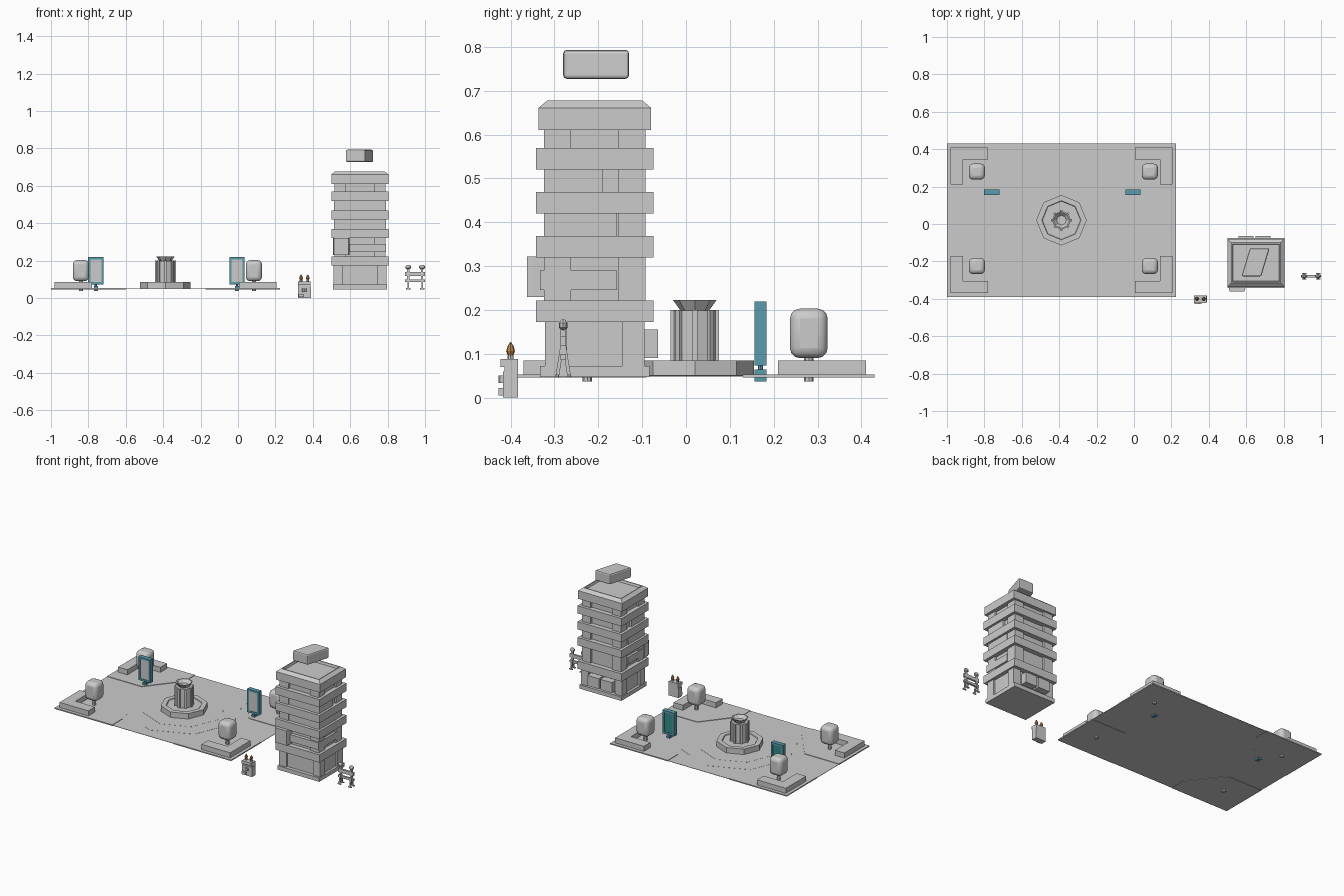
import bpy, bmesh, math
from mathutils import Vector

if "Cube" in bpy.data.objects:
    bpy.data.objects.remove(bpy.data.objects["Cube"])


def material(name, rgb):
    m = bpy.data.materials.new(name)
    m.diffuse_color = (*rgb, 1)
    m.use_nodes = True
    m.node_tree.nodes["Principled BSDF"].inputs["Base Color"].default_value = m.diffuse_color
    return m


TEAL = material("teal", (0.10, 0.33, 0.42))
SCREEN = material("screen", (0.03, 0.27, 0.25))
ORANGE = material("orange", (0.55, 0.25, 0.08))


def make(name, bm, mat=None):
    bmesh.ops.recalc_face_normals(bm, faces=bm.faces)
    me = bpy.data.meshes.new(name)
    bm.to_mesh(me)
    bm.free()
    ob = bpy.data.objects.new(name, me)
    bpy.context.collection.objects.link(ob)
    if mat:
        me.materials.append(mat)
    return ob


def prism(name, pts, z0, z1, mat=None):
    bm = bmesh.new()
    f = bm.faces.new([bm.verts.new((x, y, z0)) for x, y in pts])
    r = bmesh.ops.extrude_face_region(bm, geom=[f])
    for v in r["geom"]:
        if isinstance(v, bmesh.types.BMVert):
            v.co.z = z1
    # keep the bottom cap closed
    if not f.is_valid:
        bm.faces.new([v for v in bm.verts if v.co.z == z0])
    return make(name, bm, mat)


def box(name, x0, x1, y0, y1, z0, z1, mat=None):
    return prism(name, [(x0, y0), (x1, y0), (x1, y1), (x0, y1)], z0, z1, mat)


def stack(name, c, profile, n, mat=None, turn=0.0, squash=(1, 1)):
    """Rings of n sides from (radius, z) pairs, capped at both ends."""
    bm = bmesh.new()
    rings = []
    for r, z in profile:
        rings.append([bm.verts.new((c[0] + r * squash[0] * math.cos(turn + i * math.tau / n),
                                    c[1] + r * squash[1] * math.sin(turn + i * math.tau / n), z))
                      for i in range(n)])
    for a, b in zip(rings, rings[1:]):
        for i in range(n):
            bm.faces.new((a[i], a[(i + 1) % n], b[(i + 1) % n], b[i]))
    bm.faces.new(rings[0])
    bm.faces.new(rings[-1])
    return make(name, bm, mat)


def beam(name, a, b, w):
    """Thin square bar between two points."""
    bm = bmesh.new()
    a, b = Vector(a), Vector(b)
    bmesh.ops.create_cube(bm, size=1)
    d = b - a
    rot = d.to_track_quat('Z', 'Y')
    for v in bm.verts:
        v.co = rot @ Vector((v.co.x * w, v.co.y * w, v.co.z * d.length)) + (a + b) / 2
    return make(name, bm)


def bevel(ob, width, seg):
    m = ob.modifiers.new("bevel", 'BEVEL')
    m.width, m.segments = width, seg


def smooth(ob):
    bpy.ops.object.select_all(action='DESELECT')
    ob.select_set(True)
    bpy.context.view_layer.objects.active = ob
    bpy.ops.object.shade_smooth_by_angle(angle=math.radians(40))


# Plaza floor with faint octagonal paving steps
CX, CY = -0.388, 0.02
box("plaza_floor", -1, 0.225, -0.39, 0.43, 0.048, 0.050)
for i, r in enumerate((0.34, 0.24)):
    stack(f"paving_step_{i}", (CX, CY), [(r, 0.049), (r, 0.0507 + 0.0005 * i)], 8)

# Four corners: raised paving, L-shaped planter and tree
slab = [(0, 0), (0.4, 0), (0.4, 0.1), (0.24, 0.3), (0, 0.3)]
planter = [(0.02, 0.02), (0.22, 0.02), (0.22, 0.085), (0.085, 0.085), (0.085, 0.22), (0.02, 0.22)]
for sx, x0, tx in ((1, -1, -0.84), (-1, 0.225, 0.085)):
    for sy, y0, ty in ((1, -0.39, -0.225), (-1, 0.43, 0.28)):
        def place(pts):
            return [(x0 + sx * x, y0 + sy * y) for x, y in pts]
        prism("corner_paving", place(slab), 0.046, 0.053)
        prism("planter", place(planter), 0.05, 0.085)
        stack("tree_trunk", (tx, ty), [(0.011, 0.037), (0.011, 0.095)], 8)
        crown = box("tree_crown", tx - 0.043, tx + 0.043, ty - 0.043, ty + 0.043, 0.09, 0.203)
        bevel(crown, 0.023, 3)
        smooth(crown)

# Fountain: octagonal basin, column with slats, flared bowl
stack("fountain_basin", (CX, CY), [(0.135, 0.048), (0.135, 0.085), (0.105, 0.085), (0.102, 0.08)], 8)
stack("fountain_column", (CX, CY), [(0.050, 0.08), (0.050, 0.199)], 8)
for i in range(8):
    a = i * math.tau / 8
    p = (CX + 0.049 * math.cos(a), CY + 0.049 * math.sin(a))
    stack("column_slat", p, [(0.009, 0.08), (0.009, 0.2)], 4, turn=a + math.pi / 4)
stack("fountain_bowl", (CX, CY), [(0.03, 0.195), (0.05, 0.223), (0.043, 0.223), (0.026, 0.205)], 8)

# Two standing display boards
for bx in (-0.76, -0.005):
    y = 0.17
    box("board_foot", bx - 0.011, bx + 0.011, y - 0.014, y + 0.014, 0.037, 0.064, TEAL)
    stack("board_neck", (bx, y), [(0.006, 0.06), (0.006, 0.076)], 8, TEAL)
    for s in (-1, 1):
        xa, xb = sorted((bx + s * 0.041, bx + s * 0.029))
        box("board_side", xa, xb, y - 0.014, y + 0.014, 0.073, 0.219, TEAL)
    for z in (0.073, 0.207):
        box("board_rail", bx - 0.029, bx + 0.029, y - 0.014, y + 0.014, z, z + 0.012, TEAL)
    box("board_front", bx - 0.03, bx + 0.03, y - 0.011, y, 0.08, 0.21)
    box("board_back", bx - 0.03, bx + 0.03, y, y + 0.011, 0.08, 0.21, SCREEN)

# Tower: plinth, ground floor, upper core
TX, TY = 0.652, -0.208


def block(name, hx, hy, z0, z1):
    return box(name, TX - hx, TX + hx, TY - hy, TY + hy, z0, z1)


block("tower_plinth", 0.145, 0.125, 0.047, 0.072)
block("tower_ground_floor", 0.130, 0.103, 0.072, 0.175)
block("tower_core", 0.125, 0.104, 0.17, 0.62)
for sx in (-1, 1):
    for sy in (-1, 1):
        # corner piers on the ground floor and the floors above
        x, y = TX + sx * 0.117, TY + sy * 0.088
        box("ground_pier", x - 0.025, x + 0.025, y - 0.025, y + 0.025, 0.072, 0.175)
        x, y = TX + sx * 0.105, TY + sy * 0.085
        box("upper_pier", x - 0.031, x + 0.031, y - 0.031, y + 0.031, 0.2, 0.62)

# Projecting floor bands
for i, z in enumerate((0.173, 0.32, 0.42, 0.52)):
    block(f"floor_band_{i}", 0.153, 0.134, z, z + 0.049)
# Side panels
for i, (z0, z1, y0, y1) in enumerate(((0.245, 0.29, -0.333, -0.157), (0.365, 0.425, -0.32, -0.157),
                                      (0.465, 0.525, -0.32, -0.19))):
    box(f"side_panel_{i}", TX - 0.139, TX + 0.139, y0, y1, z0, z1)
box("front_panel", 0.60, 0.785, -0.33, -0.30, 0.245, 0.29)

# Roof cap with sloped rim and sunken roof
bm = bmesh.new()
rings = []
for hx, hy, z in ((0.125, 0.104, 0.61), (0.153, 0.128, 0.61), (0.153, 0.128, 0.661),
                  (0.132, 0.108, 0.678), (0.126, 0.102, 0.678), (0.122, 0.098, 0.664)):
    rings.append([bm.verts.new((TX + a * hx, TY + b * hy, z))
                  for a, b in ((-1, -1), (1, -1), (1, 1), (-1, 1))])
for a, b in zip(rings, rings[1:]):
    for i in range(4):
        bm.faces.new((a[i], a[(i + 1) % 4], b[(i + 1) % 4], b[i]))
bm.faces.new(rings[0])
bm.faces.new(rings[-1])
make("roof_cap", bm)

# Plain floating roof ornament, slanted slab
orn = prism("roof_ornament", [(0.575, -0.28), (0.68, -0.28), (0.725, -0.13), (0.62, -0.13)], 0.727, 0.793)
bevel(orn, 0.008, 2)

# Corner bay at the front and wall units at the back
prism("front_bay", [(0.507, -0.315), (0.507, -0.345), (0.512, -0.362), (0.59, -0.362),
                    (0.595, -0.345), (0.595, -0.315)], 0.23, 0.322)
for x in (0.56, 0.65):
    box("wall_unit", x, x + 0.08, -0.12, -0.064, 0.09, 0.155)

# Utility cabinet with two lamps
box("cabinet_lower", 0.32, 0.39, -0.417, -0.383, 0, 0.06)
box("cabinet_upper", 0.322, 0.388, -0.414, -0.383, 0.058, 0.088)
box("cabinet_step", 0.323, 0.352, -0.427, -0.41, 0.005, 0.022)
box("cabinet_lip", 0.322, 0.388, -0.423, -0.41, 0.07, 0.088)
stack("cabinet_knob", (0.355, -0.416), [(0.012, 0.033), (0.012, 0.05)], 8)
for x in (0.337, 0.373):
    stack("lamp_base", (x, -0.4), [(0.007, 0.085), (0.007, 0.096)], 8)
    stack("lamp_flame", (x, -0.4), [(0.006, 0.096), (0.01, 0.106), (0.007, 0.117), (0.001, 0.127)], 8, ORANGE)

# Folding barrier: A-frame legs, rails and round lamps
BY = -0.28
for x in (0.91, 0.984):
    for s in (-1, 1):
        beam("barrier_leg", (x, BY + s * 0.014, 0.046), (x, BY + s * 0.003, 0.115), 0.008)
        beam("barrier_foot", (x - 0.012, BY + s * 0.014, 0.05), (x + 0.012, BY + s * 0.014, 0.05), 0.006)
    box("barrier_post", x - 0.006, x + 0.006, BY - 0.006, BY + 0.006, 0.1, 0.16)
    lamp = stack("barrier_lamp", (x, BY),
                 [(0.005, 0.153), (0.014, 0.16), (0.014, 0.17), (0.006, 0.178)], 8, squash=(1.1, 0.7))
for z, h in ((0.118, 0.022), (0.086, 0.014)):
    box("barrier_rail", 0.894, 1.0, BY - 0.006, BY + 0.006, z, z + h)
